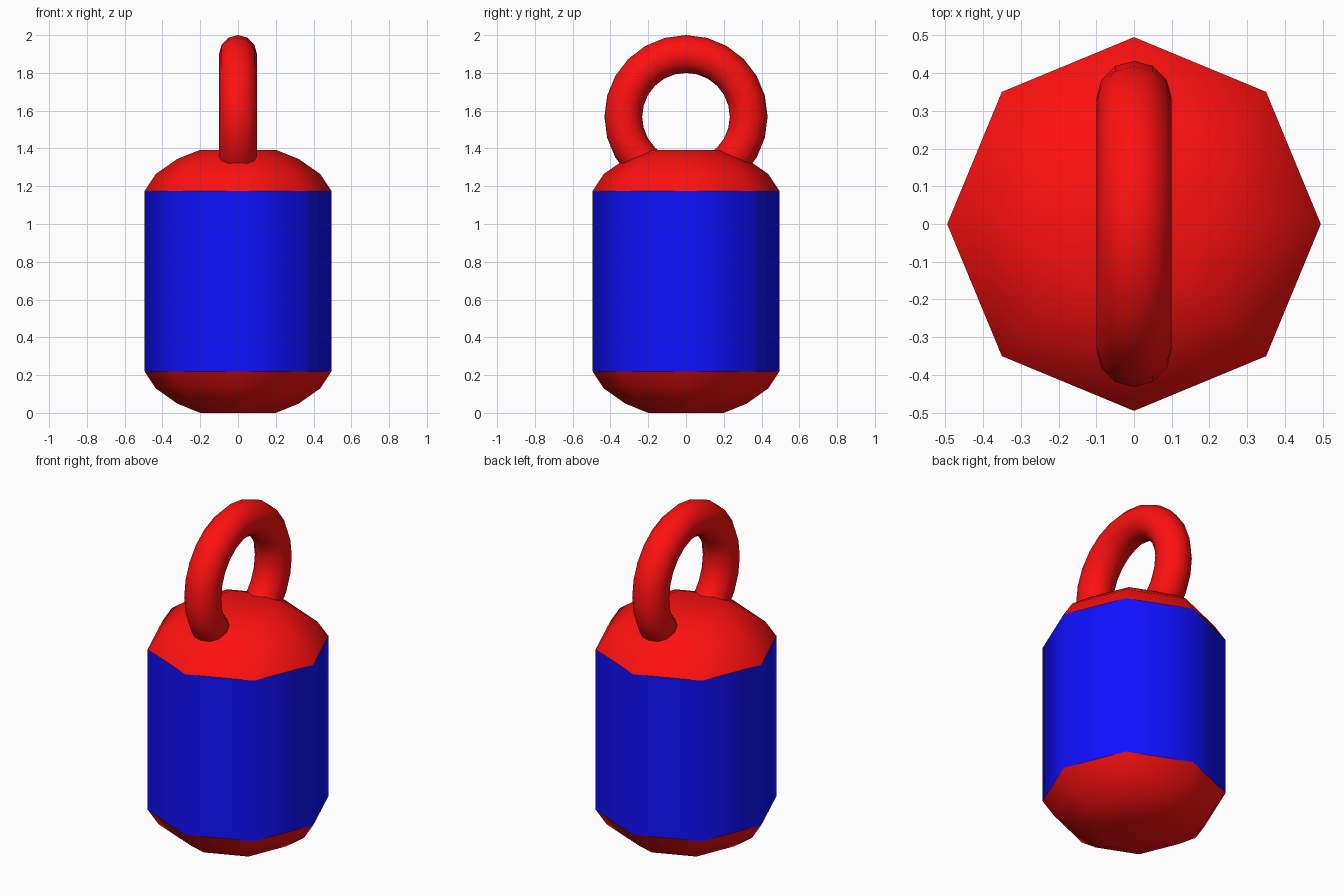
import bpy, bmesh
from math import cos, sin, tau, pi

if "Cube" in bpy.data.objects:
    bpy.data.objects.remove(bpy.data.objects["Cube"])

SIDES = 8


def paint(name, rgb):
    m = bpy.data.materials.new(name)
    m.diffuse_color = (*rgb, 1)
    m.use_nodes = True
    m.node_tree.nodes["Principled BSDF"].inputs["Base Color"].default_value = m.diffuse_color
    return m


red = paint("red", (1, 0.005, 0.005))
blue = paint("blue", (0.005, 0.005, 1))


def lathe(name, profile, mat, close_end=False):
    """Spin (radius, z) points into an eight-sided, smooth-shaded part."""
    bm = bmesh.new()
    rings = [[bm.verts.new((r * cos(tau * i / SIDES), r * sin(tau * i / SIDES), z))
              for i in range(SIDES)] for r, z in profile]
    for a, b in zip(rings, rings[1:]):
        for i in range(SIDES):
            j = (i + 1) % SIDES
            bm.faces.new((a[i], a[j], b[j], b[i]))
    if close_end:
        bm.faces.new(rings[-1])
    bmesh.ops.recalc_face_normals(bm, faces=bm.faces)
    # open parts: make sure the faces point away from the middle of the body
    f = bm.faces[0]
    c = f.calc_center_median()
    if f.normal.x * c.x + f.normal.y * c.y < 0:
        bmesh.ops.reverse_faces(bm, faces=bm.faces)
    for f in bm.faces:
        f.smooth = True
    me = bpy.data.meshes.new(name)
    bm.to_mesh(me)
    bm.free()
    me.materials.append(mat)
    ob = bpy.data.objects.new(name, me)
    bpy.context.collection.objects.link(ob)
    return ob


# Straight drum
lathe("body", [(0.495, 0.22), (0.495, 1.175)], blue)

# Rounded caps: (radius, height above the drum edge)
cap = [(0.495, 0), (0.435, 0.09), (0.32, 0.17), (0.2, 0.218)]
lathe("top_cap", [(r, 1.175 + h) for r, h in cap], red, True)
lathe("bottom_cap", [(r, 0.22 - h * 0.22 / 0.218) for r, h in cap], red, True)

# Ring handle standing in the yz plane, sunk into the top cap
bpy.ops.mesh.primitive_torus_add(major_segments=24, minor_segments=12,
                                 major_radius=0.332, minor_radius=0.1,
                                 location=(0, 0, 1.568), rotation=(0, pi / 2, 0))
ring = bpy.context.object
ring.name = "ring_handle"
ring.data.materials.append(red)
bpy.ops.object.shade_smooth()
